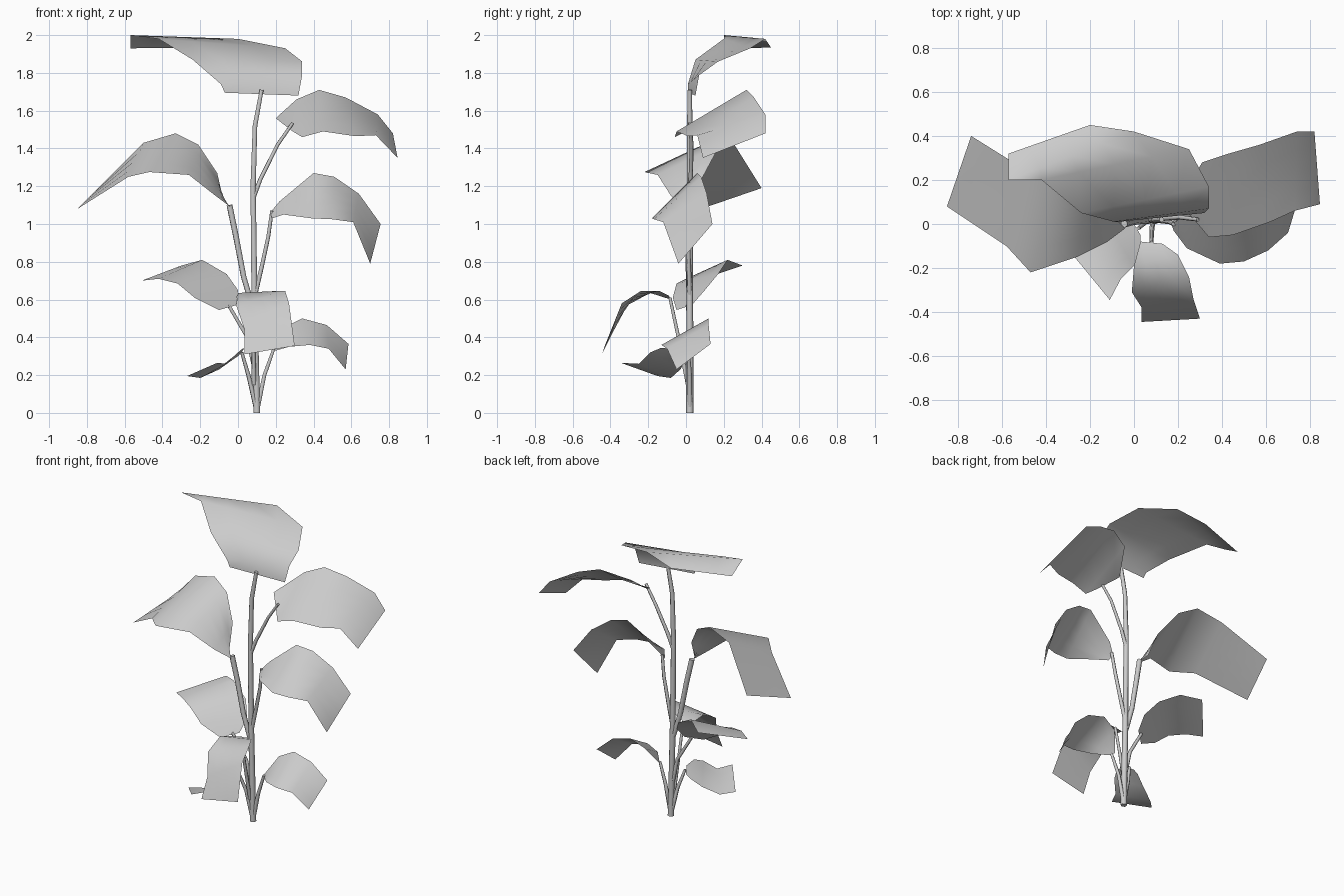
import bpy, bmesh
from mathutils import Vector


def leaf(name, *rows, across=4):
    """Bent sheet lofted over cross rows; each row runs from one edge to the other."""
    bm = bmesh.new()
    grid = []
    for r in rows:
        a, b = Vector(r[:3]), Vector(r[3:])
        grid.append([bm.verts.new(a.lerp(b, i / across)) for i in range(across + 1)])
    for p, q in zip(grid, grid[1:]):
        for i in range(across):
            bm.faces.new((p[i], q[i], q[i + 1], p[i + 1]))
    bm.normal_update()
    if sum(f.normal.z for f in bm.faces) < 0:
        bmesh.ops.reverse_faces(bm, faces=bm.faces[:])
    for f in bm.faces:
        f.smooth = True
    me = bpy.data.meshes.new(name)
    bm.to_mesh(me)
    bm.free()
    bpy.context.collection.objects.link(bpy.data.objects.new(name, me))


def stem(name, r0, r1, *pts):
    """Tapered six-sided tube through the points."""
    cu = bpy.data.curves.new(name, 'CURVE')
    cu.dimensions = '3D'
    cu.bevel_depth = 1.0
    cu.bevel_resolution = 1
    cu.use_fill_caps = True
    sp = cu.splines.new('POLY')
    sp.points.add(len(pts) - 1)
    for i, p in enumerate(pts):
        sp.points[i].co = (*p, 1)
        sp.points[i].radius = r0 + (r1 - r0) * i / (len(pts) - 1)
    sp.use_smooth = True
    bpy.context.collection.objects.link(bpy.data.objects.new(name, cu))


# Main stem
stem("main_stem", 0.02, 0.012, (0.1, 0.02, 0), (0.087, 0.02, 0.6), (0.08, 0.02, 1.2),
     (0.09, 0.02, 1.52), (0.125, 0.02, 1.71))

# Leaf stalks
stem("stalk_upper_right", 0.013, 0.009, (0.085, 0.02, 1.15), (0.12, 0.025, 1.24),
     (0.21, 0.03, 1.42), (0.29, 0.02, 1.535))
stem("stalk_upper_left", 0.015, 0.017, (0.08, 0.02, 0.55), (0.03, 0.015, 0.72),
     (-0.01, 0.01, 0.93), (-0.045, 0.0, 1.1))
stem("stalk_middle_right", 0.013, 0.01, (0.085, 0.02, 0.6), (0.125, 0.015, 0.77),
     (0.16, 0.01, 0.93), (0.18, 0.0, 1.07))
stem("stalk_middle_left", 0.013, 0.01, (0.09, 0.02, 0.22), (0.05, 0.02, 0.4), (-0.05, 0.01, 0.57))
stem("stalk_front", 0.012, 0.009, (0.085, 0.01, 0.15), (0.08, -0.04, 0.4), (0.08, -0.085, 0.61))
stem("stalk_low_left", 0.014, 0.009, (0.1, 0.02, 0.01), (0.055, 0.01, 0.2), (0.02, -0.02, 0.32))
stem("stalk_low_right", 0.014, 0.009, (0.1, 0.02, 0.01), (0.14, 0.02, 0.2), (0.19, 0.01, 0.34))

# Leaves from top to bottom
leaf("leaf_top",
     (-0.07, 0.01, 1.695, 0.32, 0.05, 1.68), (-0.09, 0.01, 1.74, 0.34, 0.07, 1.79),
     (-0.24, 0.05, 1.87, 0.34, 0.17, 1.86), (-0.42, 0.2, 1.98, 0.25, 0.34, 1.93),
     (-0.57, 0.2, 2.0, 0.0, 0.42, 1.98), (-0.57, 0.32, 1.93, -0.2, 0.45, 1.935))
leaf("leaf_upper_right",
     (0.29, 0.0, 1.49, 0.2, 0.1, 1.56), (0.34, -0.06, 1.46, 0.31, 0.28, 1.66),
     (0.45, -0.05, 1.49, 0.43, 0.32, 1.71), (0.62, 0.01, 1.465, 0.57, 0.36, 1.67),
     (0.73, 0.06, 1.47, 0.74, 0.42, 1.58), (0.845, 0.09, 1.35, 0.82, 0.42, 1.48))
leaf("leaf_upper_left",
     (-0.04, -0.02, 1.09, -0.09, 0.03, 1.14), (-0.12, -0.08, 1.15, -0.11, 0.1, 1.27),
     (-0.26, -0.15, 1.26, -0.21, 0.18, 1.42), (-0.47, -0.22, 1.275, -0.33, 0.22, 1.48),
     (-0.58, -0.1, 1.25, -0.5, 0.25, 1.43), (-0.85, 0.08, 1.08, -0.74, 0.4, 1.19))
leaf("leaf_middle_right",
     (0.18, -0.03, 1.03, 0.17, 0.0, 1.06), (0.24, -0.11, 1.05, 0.22, 0.03, 1.12),
     (0.39, -0.18, 1.03, 0.40, 0.06, 1.27), (0.5, -0.17, 1.025, 0.51, 0.08, 1.25),
     (0.61, -0.12, 1.01, 0.64, 0.11, 1.16), (0.70, -0.04, 0.79, 0.755, 0.14, 1.0))
leaf("leaf_middle_left",
     (-0.1, -0.05, 0.545, -0.01, 0.03, 0.57), (-0.23, -0.07, 0.61, 0.0, 0.1, 0.65),
     (-0.32, -0.05, 0.685, -0.06, 0.17, 0.735), (-0.42, 0.0, 0.71, -0.19, 0.22, 0.81),
     (-0.51, 0.06, 0.70, -0.3, 0.3, 0.78))
leaf("leaf_front",
     (0.03, -0.08, 0.6, 0.13, -0.09, 0.62), (0.0, -0.19, 0.635, 0.2, -0.14, 0.645),
     (-0.01, -0.31, 0.57, 0.25, -0.24, 0.645), (0.035, -0.38, 0.44, 0.27, -0.34, 0.58),
     (0.035, -0.445, 0.31, 0.3, -0.43, 0.355))
leaf("leaf_low_right",
     (0.2, 0.0, 0.33, 0.18, 0.03, 0.34), (0.27, -0.08, 0.35, 0.24, 0.1, 0.45),
     (0.38, -0.13, 0.36, 0.34, 0.12, 0.5), (0.48, -0.1, 0.34, 0.47, 0.12, 0.465),
     (0.57, -0.05, 0.23, 0.585, 0.13, 0.365))
leaf("leaf_low_left",
     (0.0, 0.0, 0.3, 0.03, -0.05, 0.335), (-0.03, 0.0, 0.28, 0.03, -0.13, 0.345),
     (-0.1, -0.03, 0.23, 0.0, -0.19, 0.32), (-0.2, -0.08, 0.185, -0.06, -0.25, 0.26),
     (-0.27, -0.15, 0.195, -0.11, -0.345, 0.265))
